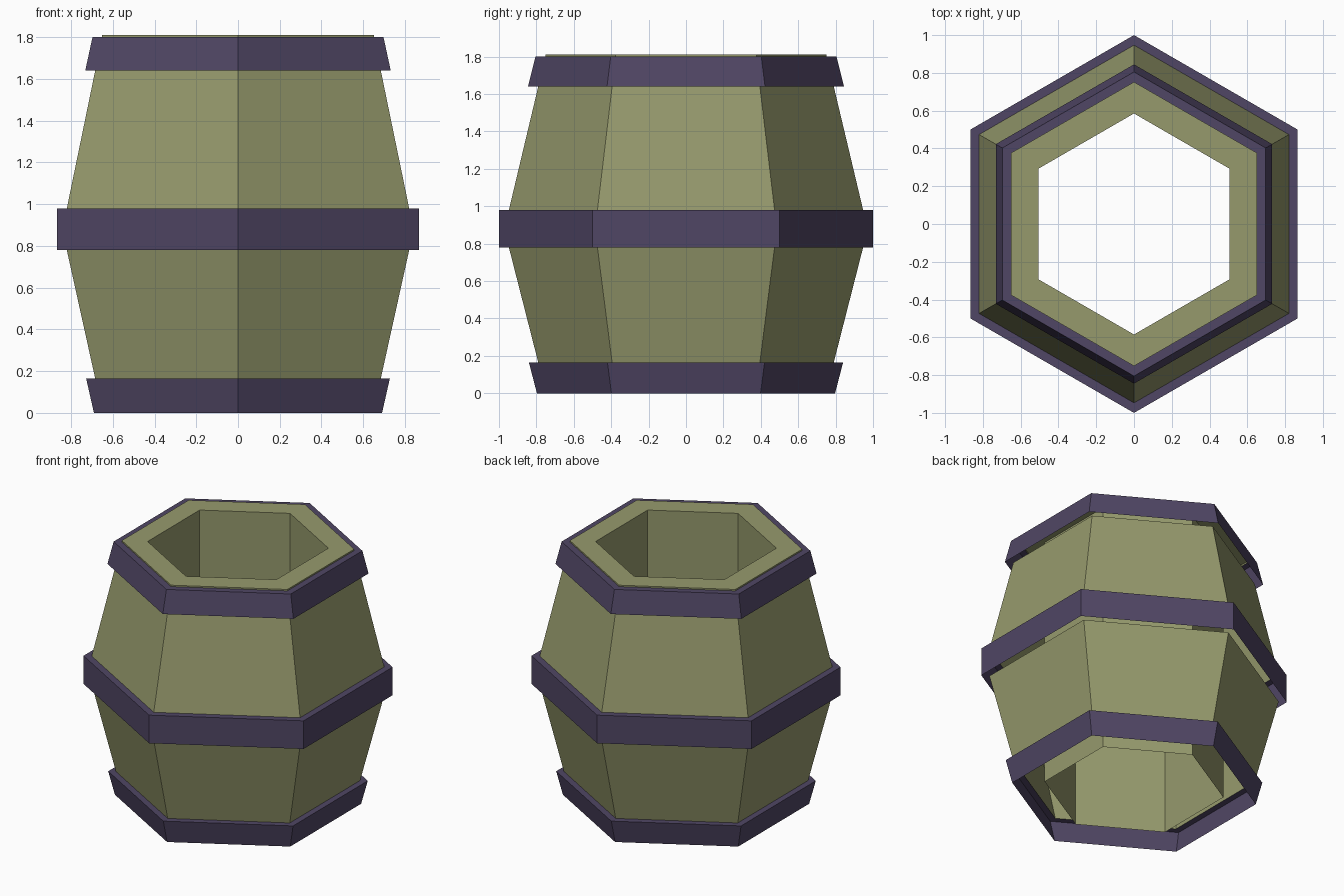
import bpy
import bmesh
from math import cos, sin, pi

if "Cube" in bpy.data.objects:
    bpy.data.objects.remove(bpy.data.objects["Cube"])

SIDES = 6


def material(name, rgb):
    m = bpy.data.materials.new(name)
    m.diffuse_color = (*rgb, 1.0)
    m.use_nodes = True
    m.node_tree.nodes["Principled BSDF"].inputs["Base Color"].default_value = m.diffuse_color
    return m


olive = material("olive wood", (0.305, 0.323, 0.152))
purple = material("purple iron", (0.080, 0.061, 0.128))


def hex_shell(name, profile, mat):
    """Spin an open (radius, z) profile, outer side first, around z."""
    bm = bmesh.new()
    # corners point along +y and -y
    rings = [[bm.verts.new((r * cos(pi / 2 + 2 * pi * i / SIDES),
                            r * sin(pi / 2 + 2 * pi * i / SIDES), z))
              for i in range(SIDES)] for r, z in profile]
    for a, b in zip(rings, rings[1:]):
        for i in range(SIDES):
            j = (i + 1) % SIDES
            bm.faces.new((a[i], a[j], b[j], b[i]))
    mesh = bpy.data.meshes.new(name)
    bm.to_mesh(mesh)
    bm.free()
    mesh.materials.append(mat)
    ob = bpy.data.objects.new(name, mesh)
    bpy.context.collection.objects.link(ob)
    return ob


# Wooden staves between the hoops
hex_shell("lower_staves", [(0.79, 0.165), (0.947, 0.78)], olive)
hex_shell("upper_staves", [(0.947, 0.98), (0.79, 1.64)], olive)

# Top rim and straight inner wall
hex_shell("rim_and_inner_wall",
          [(0.752, 1.80), (0.752, 1.81), (0.585, 1.81), (0.585, 0.03)], olive)

# Hoops: outer face plus top ledge, open underneath
hex_shell("bottom_hoop", [(0.797, 0.0), (0.84, 0.165), (0.79, 0.165)], purple)
hex_shell("middle_hoop", [(1.0, 0.78), (1.0, 0.98), (0.947, 0.98)], purple)
hex_shell("top_hoop", [(0.845, 1.64), (0.805, 1.80), (0.752, 1.80)], purple)
